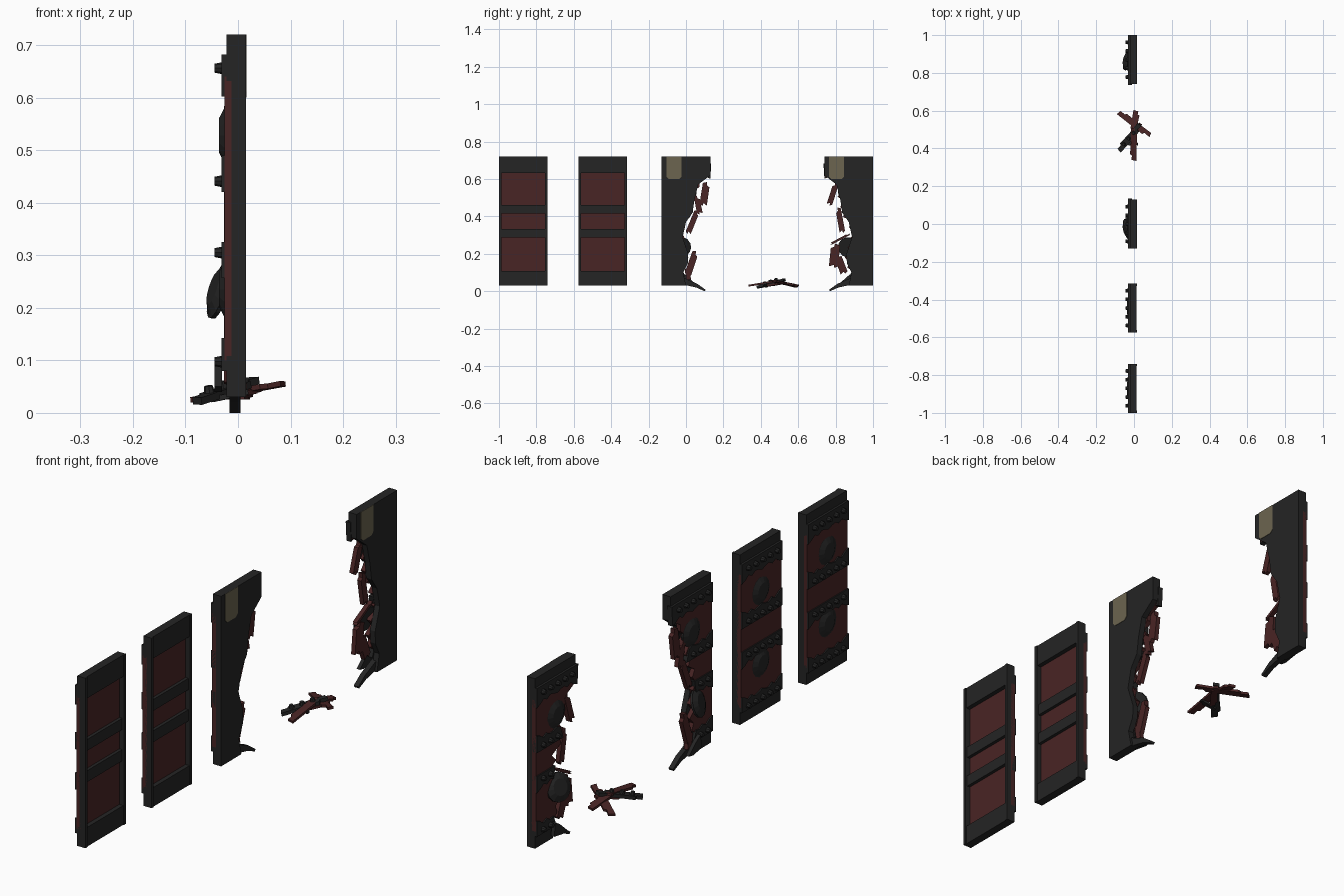
import bpy, bmesh, math, random
from mathutils import Matrix, Vector

if "Cube" in bpy.data.objects:
    bpy.data.objects.remove(bpy.data.objects["Cube"])

random.seed(4)


def material(name, c):
    m = bpy.data.materials.new(name)
    m.diffuse_color = (*c, 1)
    m.use_nodes = True
    m.node_tree.nodes["Principled BSDF"].inputs["Base Color"].default_value = m.diffuse_color
    return m


STEEL = material("dark steel", (0.018, 0.018, 0.018))
RED = material("dark red board", (0.066, 0.018, 0.018))
TAN = material("tan plate", (0.15, 0.13, 0.08))


def finish(name, bm, mat):
    bmesh.ops.recalc_face_normals(bm, faces=bm.faces)
    me = bpy.data.meshes.new(name)
    bm.to_mesh(me)
    bm.free()
    me.materials.append(mat)
    ob = bpy.data.objects.new(name, me)
    bpy.context.collection.objects.link(ob)
    return ob


def plate(name, pts, x0, x1, mat, yc=0, s=1):
    """Outline in (y, z), extruded from x0 to x1."""
    bm = bmesh.new()
    f = bm.faces.new([bm.verts.new((x0, yc + s * y, z)) for y, z in pts])
    r = bmesh.ops.extrude_face_region(bm, geom=[f])
    bmesh.ops.translate(bm, vec=(x1 - x0, 0, 0),
                        verts=[v for v in r["geom"] if isinstance(v, bmesh.types.BMVert)])
    return finish(name, bm, mat)


def block(name, y0, y1, z0, z1, x0, x1, mat, yc=0, s=1):
    return plate(name, [(y0, z0), (y1, z0), (y1, z1), (y0, z1)], x0, x1, mat, yc, s)


TO_BACK = Matrix.Rotation(-math.pi / 2, 4, 'Y')   # +z axis -> -x


def stud(bm, loc, r, h, sides, top=0.7):
    m = Matrix.Translation(Vector(loc)) @ TO_BACK
    bmesh.ops.create_cone(bm, cap_ends=True, segments=sides, radius1=r, radius2=r * top,
                          depth=h, matrix=m)


def rivets(name, yc, s, ymax, z):
    bm = bmesh.new()
    for i in range(5):
        y = -0.092 + i * 0.046
        if y < ymax - 0.01:
            stud(bm, (-0.036, yc + s * y, z), 0.012, 0.018, 8)
    finish(name, bm, STEEL)


def shield(name, loc, tilt=(0, 0)):
    """Domed round boss facing -x."""
    bm = bmesh.new()
    stud(bm, (0.004, 0, 0), 0.057, 0.008, 14, 1)
    stud(bm, (-0.005, 0, 0), 0.055, 0.011, 14, 0.6)
    ob = finish(name, bm, STEEL)
    ob.location = loc
    ob.rotation_euler = (0, tilt[0], tilt[1])


# Broken outline in local (y, z)
EDGE = [(0.0, .03), (-.015, .1), (.01, .15), (.012, .2), (-.018, .29), (0.0, .37), (.035, .42),
        (.045, .49), (.065, .57), (.13, .62), (.13, .72)]


def edge(z):
    for (ya, za), (yb, zb) in zip(EDGE, EDGE[1:]):
        if z <= zb:
            return ya + (yb - ya) * max(0, z - za) / (zb - za)
    return 0.13


def strap(name, yc, s, ymax, z0, z1, teeth):
    """Riveted strap with a scalloped edge: teeth +1 upward, -1 downward."""
    zs, zt = (z0, z1) if teeth > 0 else (z1, z0)
    pts = [(-.13, zs), (ymax, zs)]
    n = 12
    wave = [.028, .02, .006, .016, .004, .008, .016, .008, .004, .016, .006, .02, .028]
    for i in range(n, -1, -1):
        y = -.13 + .26 * i / n
        if y <= ymax + 0.001:
            pts.append((y, zt + teeth * wave[i]))
    plate(name, pts, -.031, -.01, STEEL, yc, s)
    rivets(name + "_rivets", yc, s, ymax, (z0 + z1) / 2)


STRAPS = [(.63, .682, -1), (.42, .462, 1), (.285, .325, -1), (.08, .115, 1)]
BAYS = [(.10, .63)]


def whole_panel(name, yc):
    for y0 in (-.13, .117):
        block(name + "_post", y0, y0 + .013, .03, .72, -.012, .015, STEEL, yc)
    block(name + "_top_rail", -.13, .13, .632, .72, -.022, .012, STEEL, yc)
    block(name + "_bottom_rail", -.13, .13, .03, .108, -.022, .012, STEEL, yc)
    for z in (.288, .415):
        block(name + "_cross_bar", -.117, .117, z, z + .046, -.01, .007, STEEL, yc)
    block(name + "_boards", -.13, .13, .1, .64, -.026, -.006, RED, yc)
    for i, (a, b, t) in enumerate(STRAPS):
        strap(f"{name}_strap_{i}", yc, 1, .13, a, b, t)
    for z in (.235, .528):
        shield(name + "_shield", (-.026, yc, z))


def broken_panel(name, yc, s, shards, low_shield):
    # backing sheet with torn edge
    plate(name + "_sheet", [(-.13, .03)] + EDGE + [(-.13, .72)], -.008, .015, STEEL, yc, s)
    block(name + "_top_rail", -.13, .13, .632, .72, -.022, -.007, STEEL, yc, s)
    block(name + "_bottom_rail", -.13, -.015, .03, .1, -.022, -.007, STEEL, yc, s)
    # boards with splintered edge
    n = 20
    tear = []
    for i in range(n + 1):
        z = .1 + .54 * i / n
        tear.append((edge(z) + (random.uniform(0, .012) if i % 2 else random.uniform(-.03, -.01)), z))
    plate(name + "_boards", [(-.13, .1)] + tear + [(-.13, .64)], -.026, -.007, RED, yc, s)
    for i, (a, b, t) in enumerate(STRAPS):
        strap(f"{name}_strap_{i}", yc, s, min(edge(a), edge(b)) + .005, a, b, t)
    # splinters hanging off the tear
    for cy, cz, w, h, deg in shards:
        a = math.radians(deg)
        quad = [(-.5, -.42), (-.1, -.5), (.0, -.38), (.5, -.46), (.5, .3), (.15, .36), (.1, .5), (-.45, .44)]
        pts = [(cy + u * w * math.cos(a) - v * h * math.sin(a),
                cz + u * w * math.sin(a) + v * h * math.cos(a)) for u, v in quad]
        plate(name + "_splinter", pts, -.027, -.009, RED, yc, s)
    # bent strip of metal at the foot
    plate(name + "_bent_foot", [(-.03, .08), (.025, .055), (.06, .04), (.105, .008), (.1, 0),
                                (.055, .02), (.01, .03), (-.03, .03)], -.016, .005, STEEL, yc, s)
    plate(name + "_bent_flap", [(-.03, .105), (.0, .085), (.045, .045), (.02, .04), (-.04, .05)],
          -.045, -.03, STEEL, yc, s)
    shield(name + "_upper_shield", (-.026, yc, .528))
    shield(name + "_loose_shield", low_shield, (.3, .25 * s))
    # tan marker plate on the sheet
    plate(name + "_marker", [(-.105, .72), (-.105, .612), (-.093, .6), (-.037, .6), (-.025, .612),
                             (-.025, .72)], .014, .0165, TAN, yc)


whole_panel("panel_a", -.87)
whole_panel("panel_b", -.445)
broken_panel("torn_panel_a", 0, 1,
             [(.1, .52, .04, .13, -8), (.065, .46, .03, .1, 12), (.035, .37, .03, .14, -22),
              (.03, .15, .036, .14, -18), (.01, .09, .025, .07, 10)], (-.038, -.03, .235))
broken_panel("torn_panel_b", .87, -1,
             [(.085, .52, .03, .13, 18), (.045, .38, .03, .14, -10), (.075, .19, .05, .13, 6),
              (.045, .28, .012, .12, 62), (.04, .14, .04, .1, -20)], (-.038, .87, .235))


# Debris heap: notched planks between two points
def plank(name, p, q, w, t, mat, studs=0):
    p, q = Vector(p), Vector(q)
    d = q - p
    L = d.length
    bm = bmesh.new()
    pts = [(0, -.5), (.8, -.5), (.84, -.1), (1, -.2), (.97, .5), (.55, .42), (.2, .5), (.16, .2), (.03, .25)]
    f = bm.faces.new([bm.verts.new((u * L, v * w, -t / 2)) for u, v in pts])
    r = bmesh.ops.extrude_face_region(bm, geom=[f])
    bmesh.ops.translate(bm, vec=(0, 0, t),
                        verts=[v for v in r["geom"] if isinstance(v, bmesh.types.BMVert)])
    for i in range(studs):
        bmesh.ops.create_cone(bm, cap_ends=True, segments=8, radius1=.011, radius2=.008, depth=.014,
                              matrix=Matrix.Translation((L * (.25 + .22 * i), 0, t / 2 + .006)))
    ex = d.normalized()
    ey = Vector((0, 0, 1)).cross(ex).normalized()
    ez = ex.cross(ey)
    m = Matrix((ex, ey, ez)).transposed().to_4x4()
    bm.transform(Matrix.Translation(p) @ m)
    finish(name, bm, mat)


plank("debris_red_long", (-.08, .595, .025), (.085, .465, .056), .034, .01, RED)
plank("debris_red_short", (.015, .6, .03), (-.005, .48, .055), .036, .01, RED)
plank("debris_red_end", (-.005, .335, .03), (.0, .51, .058), .034, .01, RED)
plank("debris_red_chip", (-.03, .44, .03), (.04, .53, .045), .028, .01, RED)
plank("debris_steel_strap", (-.083, .39, .022), (.035, .525, .062), .036, .014, STEEL, 3)
plank("debris_steel_chip", (-.05, .43, .025), (.02, .42, .04), .02, .01, STEEL)
